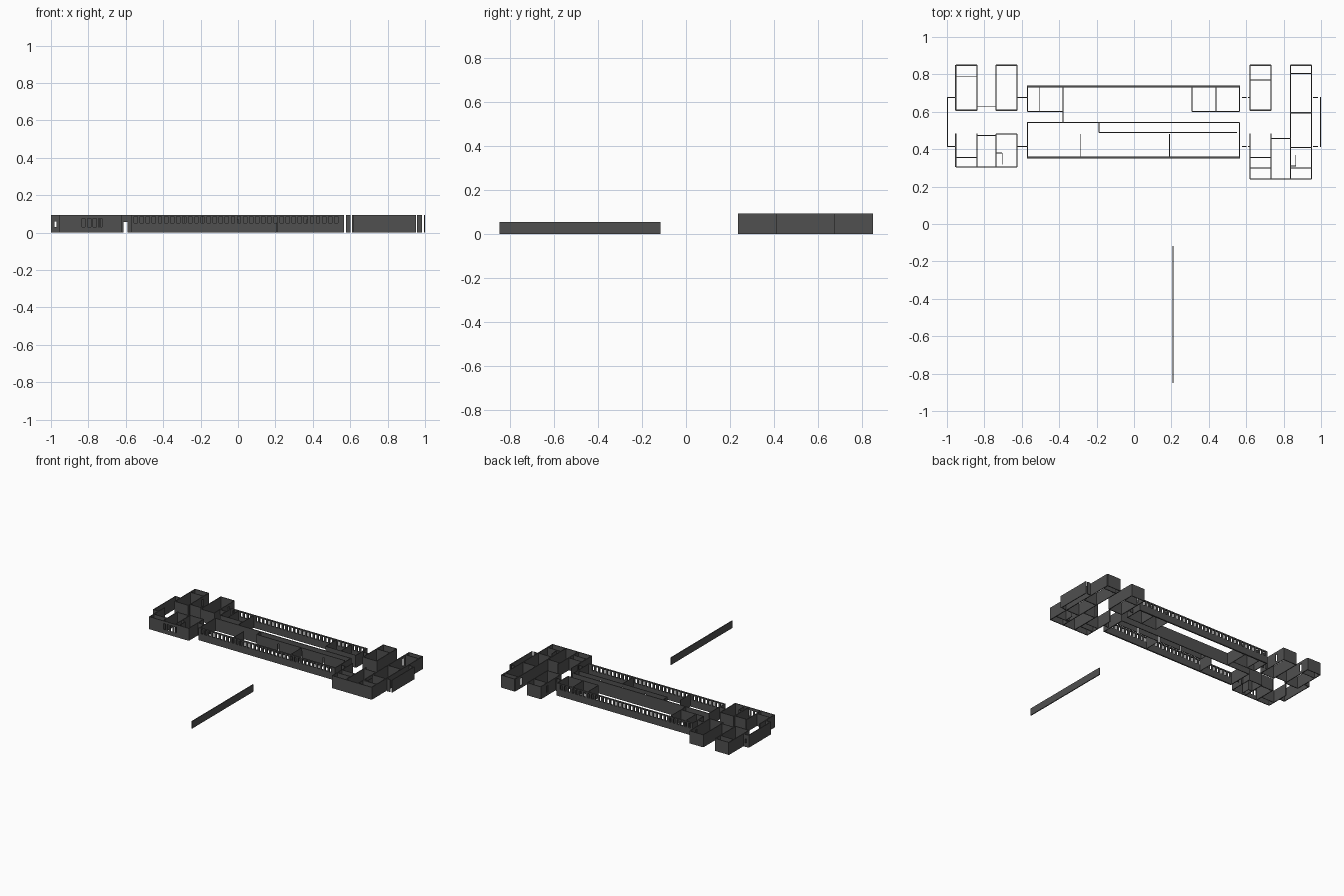
import bpy, bmesh

if "Cube" in bpy.data.objects:
    bpy.data.objects.remove(bpy.data.objects["Cube"])

H = 0.094
mat = bpy.data.materials.new("dark_grey")
mat.diffuse_color = (0.08, 0.08, 0.08, 1)
mat.use_nodes = True
mat.node_tree.nodes["Principled BSDF"].inputs["Base Color"].default_value = mat.diffuse_color


def wall(name, x0, y0, x1, y1, t=0.006, holes=(), h=H):
    """Axis-aligned upright wall; holes are (start, end, z0, z1) in world x or y."""
    along_x = abs(x1 - x0) > abs(y1 - y0)
    a, b = (x0, x1) if along_x else (y0, y1)
    c = y0 if along_x else x0
    ss = sorted({a, b, *(v for q in holes for v in q[:2])})
    zs = sorted({0, h, *(v for q in holes for v in q[2:])})

    def solid(i, k):
        if not (0 <= i < len(ss) - 1 and 0 <= k < len(zs) - 1):
            return False
        s, z = (ss[i] + ss[i + 1]) / 2, (zs[k] + zs[k + 1]) / 2
        return not any(q[0] < s < q[1] and q[2] < z < q[3] for q in holes)

    bm = bmesh.new()

    def face(*pts):
        vs = []
        for s, d, z in pts:
            vs.append(bm.verts.new((s, c + d, z) if along_x else (c + d, s, z)))
        bm.faces.new(vs)

    r = t / 2
    for i in range(len(ss) - 1):
        for k in range(len(zs) - 1):
            if not solid(i, k):
                continue
            s, e, z, w = ss[i], ss[i + 1], zs[k], zs[k + 1]
            for d in (-r, r):
                face((s, d, z), (e, d, z), (e, d, w), (s, d, w))
            for di, p in ((-1, s), (1, e)):
                if not solid(i + di, k):
                    face((p, -r, z), (p, r, z), (p, r, w), (p, -r, w))
            for dk, p in ((-1, z), (1, w)):
                if not solid(i, k + dk):
                    face((s, -r, p), (e, -r, p), (e, r, p), (s, r, p))
    bmesh.ops.remove_doubles(bm, verts=bm.verts, dist=1e-5)
    bmesh.ops.recalc_face_normals(bm, faces=bm.faces)
    me = bpy.data.meshes.new(name)
    bm.to_mesh(me)
    bm.free()
    me.materials.append(mat)
    bpy.context.collection.objects.link(bpy.data.objects.new(name, me))


def room(name, x0, x1, y0, y1, sides="LRFB", holes={}):
    """Outer walls of a rectangular room, any of left/right/front/back."""
    ends = {"L": (x0, y0, x0, y1), "R": (x1, y0, x1, y1),
            "F": (x0, y0, x1, y0), "B": (x0, y1, x1, y1)}
    for s in sides:
        wall(f"{name}_wall_{s}", *ends[s], holes=holes.get(s, ()))


def partitions(name, rows):
    for i, p in enumerate(rows):
        wall(f"{name}_partition_{i}", *p, t=0.004)


# Long central wings with window rows
row = [(-0.556 + i * 0.0325, -0.538 + i * 0.0325, 0.052, 0.086) for i in range(34)]
wall("central_front_wall", -0.573, 0.355, 0.567, 0.355, 0.011, row)
wall("central_back_wall", -0.573, 0.734, 0.567, 0.734, 0.011, row)
doors = [(x - 0.006, x + 0.006, 0, 0.07) for x in (-0.003, 0.187, 0.374)]
wall("courtyard_wall", -0.573, 0.543, 0.565, 0.543)
wall("corridor_wall", -0.187, 0.489, 0.55, 0.489, 0.005, doors)
for x in (-0.57, 0.564):
    wall("central_front_end", x, 0.355, x, 0.543)
    wall("central_back_end", x, 0.602, x, 0.734)
partitions("central", [
    (-0.57, 0.602, -0.38, 0.602), (0.31, 0.602, 0.564, 0.602),
    (-0.507, 0.602, -0.507, 0.734), (-0.38, 0.543, -0.38, 0.734),
    (0.31, 0.602, 0.31, 0.734), (0.438, 0.602, 0.438, 0.734),
    (-0.187, 0.489, -0.187, 0.543),
    (-0.288, 0.355, -0.288, 0.482), (0.19, 0.355, 0.19, 0.482)])

# Back rooms of both end pavilions
gap = [(0.765, 0.785, 0.02, 0.075)]
room("left_outer_back", -0.953, -0.84, 0.608, 0.849, holes={"R": gap})
room("left_inner_back", -0.738, -0.625, 0.608, 0.849, holes={"R": gap})
room("right_inner_back", 0.62, 0.733, 0.608, 0.849, holes={"L": gap})
wall("right_inner_divider", 0.62, 0.77, 0.733, 0.77)
room("right_outer", 0.836, 0.949, 0.24, 0.849, holes={"L": gap})
for y in (0.805, 0.595, 0.41, 0.30):
    wall("right_outer_divider", 0.836, y, 0.949, y)

# Front rooms of both end pavilions
wins = [(x, x + 0.018, 0.03, 0.075) for x in (-0.835, -0.805, -0.775, -0.745)]
wall("left_front_wall", -0.953, 0.304, -0.625, 0.304, 0.006, wins)
room("left_outer_front", -0.953, -0.84, 0.304, 0.484, "LR")
room("left_inner_front", -0.738, -0.625, 0.304, 0.482, "LRB")
wall("left_hall_wall", -0.84, 0.473, -0.738, 0.473)
room("right_inner_front", 0.62, 0.733, 0.24, 0.484, "LR")
wall("right_front_wall", 0.62, 0.24, 0.949, 0.24)
wall("right_inner_front_divider", 0.62, 0.30, 0.733, 0.30)
wall("right_hall_wall", 0.733, 0.457, 0.836, 0.457, 0.005)
partitions("pavilion", [
    (-0.953, 0.79, -0.84, 0.79), (-0.84, 0.627, -0.738, 0.627),
    (-0.953, 0.355, -0.84, 0.355), (-0.738, 0.38, -0.705, 0.38),
    (-0.705, 0.318, -0.705, 0.38), (0.62, 0.355, 0.733, 0.355),
    (0.865, 0.31, 0.865, 0.37), (0.836, 0.31, 0.865, 0.31)])

# Narrow outer corridors and links
for x in (-0.997, 0.997):
    wall("outer_corridor_wall", x, 0.411, x, 0.678)
for y in (0.414, 0.676):
    wall("left_corridor_end", -0.997, y, -0.953, y, 0.006, [(-0.982, -0.970, 0.03, 0.06)])
    wall("left_link", -0.625, y, -0.573, y, 0.007, [(-0.611, -0.59, 0, 0.058)])
    wall("right_link", 0.578, y, 0.602, y)
    wall("right_link_stub", 0.609, y, 0.62, y)
    wall("right_corridor_end", 0.957, y, 0.985, y)

# Free-standing low wall in front
wall("detached_wall", 0.209, -0.85, 0.209, -0.117, 0.007, h=0.054)
